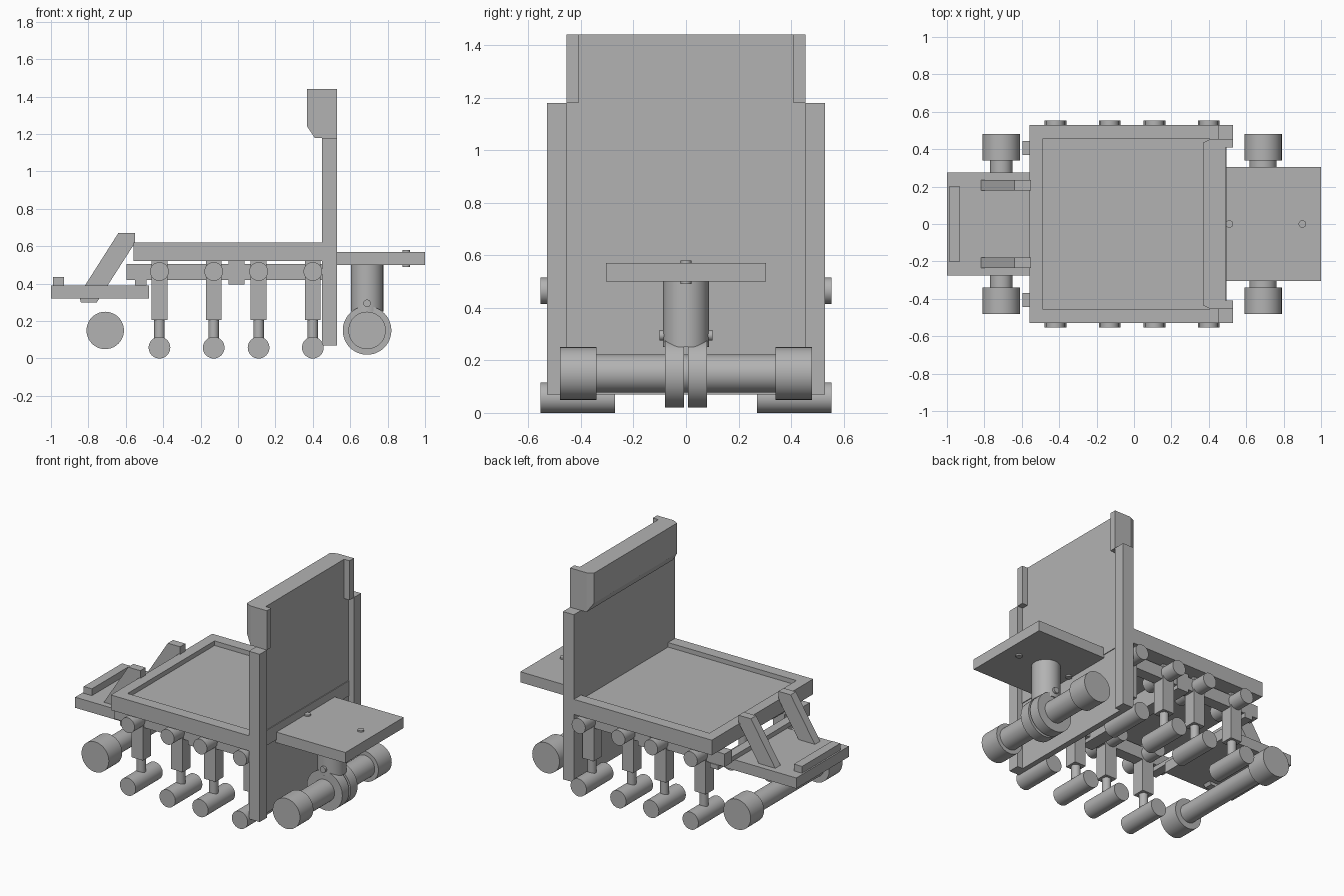
import bpy, bmesh
from mathutils import Matrix, Vector

cube = bpy.data.objects.get("Cube")
if cube:
    bpy.data.objects.remove(cube, do_unlink=True)

grey = bpy.data.materials.new("plain_grey")
GREY = (0.45, 0.45, 0.45, 1)
grey.diffuse_color = GREY
grey.use_nodes = True
grey.node_tree.nodes["Principled BSDF"].inputs["Base Color"].default_value = GREY


def finish(bm, name, smooth=False):
    bmesh.ops.recalc_face_normals(bm, faces=bm.faces)
    mesh = bpy.data.meshes.new(name)
    bm.to_mesh(mesh)
    bm.free()
    mesh.materials.append(grey)
    obj = bpy.data.objects.new(name, mesh)
    bpy.context.collection.objects.link(obj)
    if smooth:
        bpy.ops.object.select_all(action="DESELECT")
        obj.select_set(True)
        bpy.context.view_layer.objects.active = obj
        bpy.ops.object.shade_smooth_by_angle()
    return obj


def box(name, x, y, z):
    """Box from its (low, high) range on each axis."""
    bm = bmesh.new()
    spans = [Vector(p) for p in zip(x, y, z)]
    bmesh.ops.create_cube(bm, size=1, matrix=Matrix.Translation((spans[0] + spans[1]) / 2)
                          @ Matrix.Diagonal((*(spans[1] - spans[0]), 1)))
    return finish(bm, name)


def rod(name, radius, axis, a, b, span, sides=48):
    """Cylinder along y at (x, z) = (a, b), or along z at (x, y) = (a, b)."""
    bm = bmesh.new()
    mid = sum(span) / 2
    place = (Matrix.Translation((a, mid, b)) @ Matrix.Rotation(1.5707963, 4, "X")
             if axis == "Y" else Matrix.Translation((a, b, mid)))
    bmesh.ops.create_cone(bm, cap_ends=True, segments=sides, radius1=radius, radius2=radius,
                          depth=span[1] - span[0], matrix=place)
    return finish(bm, name, True)


def plate(name, profile, y):
    """Side profile of (x, z) points extruded over a y range."""
    bm = bmesh.new()
    face = bm.faces.new([bm.verts.new((px, y[0], pz)) for px, pz in profile])
    out = bmesh.ops.extrude_face_region(bm, geom=[face])["geom"]
    bmesh.ops.translate(bm, vec=(0, y[1] - y[0], 0),
                        verts=[v for v in out if isinstance(v, bmesh.types.BMVert)])
    return finish(bm, name)


def both(low, high):
    """The same y range on the left and the right side."""
    return (("left", (low, high)), ("right", (-high, -low)))


# Deck: tray floor inside a raised rim
box("deck_floor", (-0.49, 0.45), (-0.455, 0.455), (0.52, 0.59))
box("deck_end_rim", (-0.56, -0.49), (-0.53, 0.53), (0.52, 0.62))
for side, y in both(0.455, 0.53):
    box(f"deck_rim_{side}", (-0.49, 0.45), y, (0.52, 0.62))

# Upright wall: thin panel between two posts
box("wall_panel", (0.45, 0.49), (-0.455, 0.455), (0.07, 1.2))
box("wall_beam", (0.45, 0.495), (-0.455, 0.455), (0.52, 0.62))
for side, y in both(0.455, 0.53):
    box(f"wall_post_{side}", (0.45, 0.53), y, (0.07, 1.18))

# Head block with chamfered front edges and return ends
head = box("head_block", (0.37, 0.49), (-0.455, 0.455), (1.18, 1.44))
bm = bmesh.new()
bm.from_mesh(head.data)
for cut, normal in (((0.37, 0, 1.24), (-0.06, 0, -0.04)),
                    ((0.37, 0.435, 0), (-0.02, 0.04, 0)),
                    ((0.37, -0.435, 0), (-0.02, -0.04, 0))):
    made = bmesh.ops.bisect_plane(bm, geom=bm.verts[:] + bm.edges[:] + bm.faces[:],
                                  plane_co=cut, plane_no=normal, clear_outer=True)
    rim = [e for e in made["geom_cut"] if isinstance(e, bmesh.types.BMEdge)]
    bmesh.ops.contextual_create(bm, geom=rim)
bmesh.ops.recalc_face_normals(bm, faces=bm.faces)
bm.to_mesh(head.data)
bm.free()
for side, y in both(0.41, 0.455):
    box(f"head_return_{side}", (0.49, 0.53), y, (1.18, 1.44))

# Rear platform on a forked swivel column
box("rear_platform", (0.485, 1.0), (-0.305, 0.305), (0.5, 0.57))
for i, x in enumerate((0.51, 0.9)):
    rod(f"platform_bolt_{i}", 0.02, "Z", x, 0, (0.49, 0.58), 24)
rod("rear_column", 0.087, "Z", 0.69, 0, (0.25, 0.5))
rod("rear_pin", 0.02, "Y", 0.69, 0.295, (-0.1, 0.1), 24)
for side, y in both(0.008, 0.08):
    rod(f"fork_disc_{side}", 0.13, "Y", 0.69, 0.15, y)

# Axles and end wheels
for end, x, radius in (("rear", 0.69, 0.073), ("front", -0.71, 0.06)):
    rod(f"{end}_axle", radius, "Y", x, 0.15, (-0.35, 0.35))
    for side, y in both(0.34, 0.48):
        rod(f"{end}_wheel_{side}", 0.1, "Y", x, 0.15, y)

# Front step with its lip and sloping struts
box("front_step", (-1.0, -0.475), (-0.275, 0.275), (0.32, 0.39))
box("step_lip", (-0.99, -0.93), (-0.2, 0.2), (0.39, 0.435))
box("step_cross_bar", (-0.55, -0.49), (-0.45, 0.45), (0.39, 0.42))
STRUT = [(-0.84, 0.3), (-0.755, 0.3), (-0.55, 0.62), (-0.55, 0.67), (-0.64, 0.67), (-0.85, 0.34)]
for side, y in both(0.18, 0.235):
    plate(f"step_strut_{side}", STRUT, y)

# Under-frame rails and middle cross beam
box("middle_beam", (-0.05, 0.035), (-0.45, 0.45), (0.395, 0.52))
for side, y in both(0.37, 0.445):
    box(f"under_rail_{side}", (-0.595, 0.45), y, (0.42, 0.505))

# Telescopic legs with rollers and pivot pins
for i, x in enumerate((-0.42, -0.13, 0.11, 0.4)):
    for side, y in both(0.27, 0.553):
        mid = sum(y) / 2
        box(f"leg_{i}_{side}", (x - 0.042, x + 0.042), (mid - 0.042, mid + 0.042), (0.205, 0.52))
        rod(f"leg_stem_{i}_{side}", 0.028, "Z", x, mid, (0.06, 0.21), 24)
        rod(f"leg_roller_{i}_{side}", 0.058, "Y", x, 0.058, y, 32)
        rod(f"leg_pin_{i}_{side}", 0.05, "Y", x, 0.465, y, 32)
